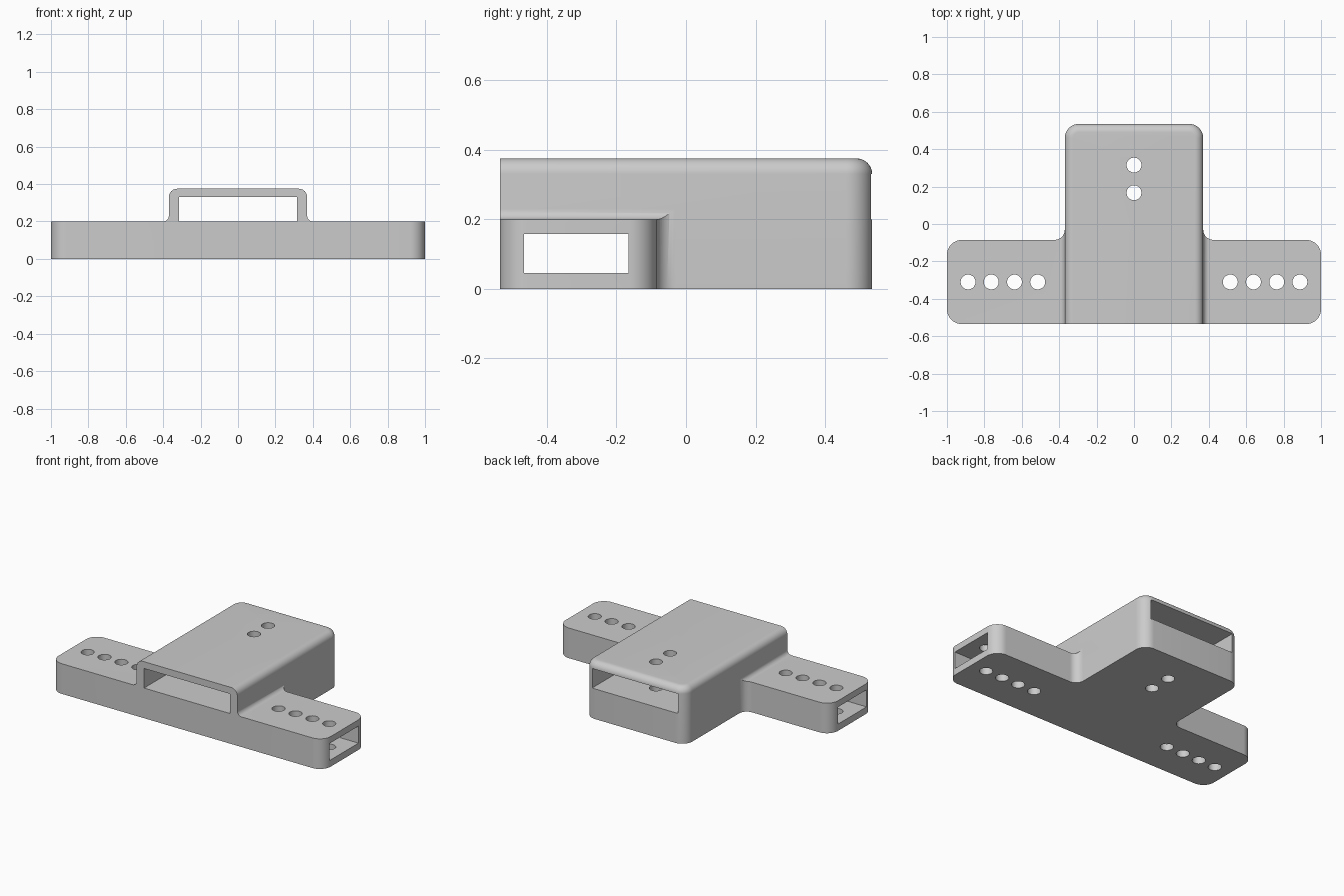
import bpy, bmesh
from math import sin, cos, pi, radians
from mathutils import Matrix

if "Cube" in bpy.data.objects:
    bpy.data.objects.remove(bpy.data.objects["Cube"], do_unlink=True)

FRONT, BACK = -0.535, 0.535
BODY_X, BODY_TOP = 0.37, 0.375
WING_BACK, WING_TOP = -0.085, 0.2
STEPS = 10


def arc(cx, cy, r, start, end):
    """Points on an arc, angles in degrees."""
    angles = [radians(start + (end - start) * i / STEPS) for i in range(STEPS + 1)]
    return [(cx + r * cos(a), cy + r * sin(a)) for a in angles]


def mirrored(half):
    """Close a right-hand half outline with its mirror image."""
    return half + [(-x, y) for x, y in reversed(half)]


def loft(name, rings):
    """Capped solid through rings of matching points."""
    bm = bmesh.new()
    loops = [[bm.verts.new(p) for p in ring] for ring in rings]
    for a, b in zip(loops, loops[1:]):
        for i in range(len(a)):
            j = (i + 1) % len(a)
            bm.faces.new((a[i], a[j], b[j], b[i]))
    bm.faces.new(loops[0])
    bm.faces.new(loops[-1])
    bmesh.ops.recalc_face_normals(bm, faces=bm.faces)
    mesh = bpy.data.meshes.new(name)
    bm.to_mesh(mesh)
    bm.free()
    obj = bpy.data.objects.new(name, mesh)
    bpy.context.collection.objects.link(obj)
    return obj


def box(name, xs, ys, zs):
    ring = [(xs[0], ys[0]), (xs[1], ys[0]), (xs[1], ys[1]), (xs[0], ys[1])]
    return loft(name, [[(x, y, z) for x, y in ring] for z in zs])


def combine(target, tool, operation):
    """Apply a boolean and discard the tool."""
    tool.hide_render = True
    bpy.ops.object.select_all(action="DESELECT")
    bpy.context.view_layer.objects.active = target
    target.select_set(True)
    mod = target.modifiers.new(operation, "BOOLEAN")
    mod.operation, mod.solver, mod.object = operation, "EXACT", tool
    bpy.ops.object.modifier_apply(modifier=mod.name)
    bpy.data.objects.remove(tool, do_unlink=True)


# Central body: rounded back corners, rolled top edge, flat front
def body_ring(inset, z):
    r = 0.075 - inset
    x, y = BODY_X - inset, BACK - inset
    half = [(x, FRONT)] + arc(x - r, y - r, r, 0, 90)
    return [(px, py, z) for px, py in mirrored(half)]


roll = 0.045
rings = [body_ring(0, 0)]
for i in range(STEPS + 1):
    a = i / STEPS * pi / 2
    rings.append(body_ring(roll * (1 - cos(a)), BODY_TOP - roll + roll * sin(a)))
mount = loft("bracket", rings)

# Cross wings: plan outline with rounded ends and fillets into the body
end_r, plan_r, top_r = 0.08, 0.055, 0.03
plan = mirrored(
    arc(1 - end_r, FRONT + end_r, end_r, -90, 0)
    + arc(1 - end_r, WING_BACK - end_r, end_r, 0, 90)
    + arc(BODY_X + plan_r, WING_BACK + plan_r, plan_r, 270, 180))
wings = loft("wings", [[(x, y, z) for x, y in plan] for z in (0, 0.3)])

# Trim the wings to their height, leaving a fillet up to the body sides
section = mirrored([(1.1, -0.1), (1.1, WING_TOP)]
                   + arc(BODY_X + top_r, WING_TOP + top_r, top_r, 270, 180))
trim = loft("wing_trim", [[(x, y, z) for x, z in section] for y in (-1, 1)])
combine(wings, trim, "INTERSECT")
combine(mount, wings, "UNION")

# Strap slots: one front to back, one side to side
combine(mount, box("long_slot", (-0.315, 0.315), (-1, 1), (WING_TOP, 0.33)), "DIFFERENCE")
combine(mount, box("cross_slot", (-1.2, 1.2), (-0.465, -0.165), (0.045, 0.158)), "DIFFERENCE")

# Screw holes
spots = [(0, 0.315), (0, 0.167)]
spots += [(s * (0.515 + 0.124 * i), -0.31) for s in (-1, 1) for i in range(4)]
for x, y in spots:
    circle = arc(x, y, 0.04, 0, 180)[:-1] + arc(x, y, 0.04, 180, 360)[:-1]
    hole = loft("hole", [[(px, py, z) for px, py in circle] for z in (-0.1, 0.5)])
    combine(mount, hole, "DIFFERENCE")

# Plain grey finish
grey = bpy.data.materials.new("light grey")
grey.use_nodes = True
colour = (0.6, 0.6, 0.6, 1)
grey.diffuse_color = colour
grey.node_tree.nodes["Principled BSDF"].inputs["Base Color"].default_value = colour
mount.data.materials.clear()
mount.data.materials.append(grey)
for face in mount.data.polygons:
    face.material_index = 0

bpy.ops.object.select_all(action="DESELECT")
mount.select_set(True)
bpy.context.view_layer.objects.active = mount
bpy.ops.object.shade_smooth_by_angle(angle=radians(30))
